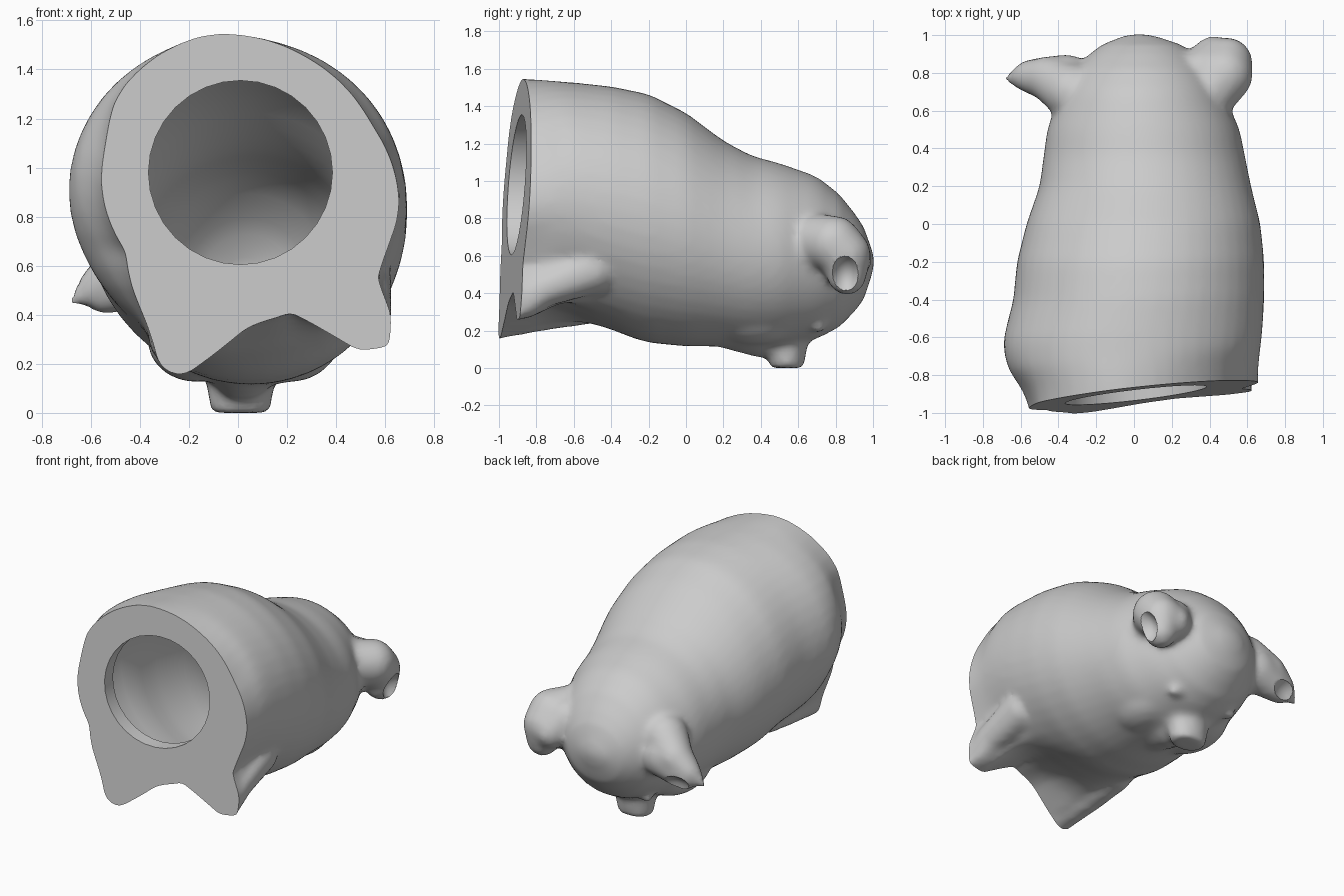
import bpy, bmesh, math
from mathutils import Vector

if "Cube" in bpy.data.objects:
    bpy.data.objects.remove(bpy.data.objects["Cube"])

N = 48
# Body sections: y, left x, right x, bottom z, top z
SECTIONS = [(-1.03, -.60, .64, .36, 1.54), (-.9, -.66, .65, .33, 1.54), (-.75, -.70, .67, .29, 1.53),
            (-.6, -.70, .68, .25, 1.52), (-.4, -.64, .69, .19, 1.50), (-.2, -.62, .69, .13, 1.46),
            (0, -.57, .67, .11, 1.36), (.2, -.50, .62, .11, 1.21), (.35, -.48, .59, .10, 1.13),
            (.5, -.46, .56, .11, 1.09), (.7, -.39, .47, .15, 1.02), (.85, -.30, .38, .23, .90),
            (.95, -.17, .25, .36, .75), (.99, -.07, .13, .48, .64), (1.005, -.02, .07, .54, .59)]
# Outline of the flat cut end with its two feet: x, z
OUTLINE = [(-.12, 1.54), (-.33, 1.45), (-.49, 1.29), (-.53, 1.1), (-.55, .9), (-.45, .65), (-.37, .37),
           (-.31, .18), (-.22, .135), (-.1, .24), (.05, .36), (.22, .41), (.36, .33), (.5, .24),
           (.62, .25), (.64, .36), (.56, .52), (.60, .65), (.66, .82), (.64, .97), (.54, 1.17),
           (.3, 1.43), (.1, 1.52)]
CX, CZ = .03, .85


def interp(x, pts):
    for (a, u), (b, v) in zip(pts, pts[1:]):
        if a <= x <= b:
            return u + (v - u) * (x - a) / (b - a)
    return pts[0][1] if x < pts[0][0] else pts[-1][1]


def outline_points():
    pol = sorted((math.atan2(z - CZ, x - CX) % math.tau, math.hypot(x - CX, z - CZ)) for x, z in OUTLINE)
    pol = [(pol[-1][0] - math.tau, pol[-1][1])] + pol + [(pol[0][0] + math.tau, pol[0][1])]
    pts = []
    for i in range(N):
        t = i * math.tau / N
        r = interp(t, pol)
        pts.append((CX + r * math.cos(t), CZ + r * math.sin(t)))
    return pts


def make(name, bm):
    bmesh.ops.recalc_face_normals(bm, faces=bm.faces[:])
    me = bpy.data.meshes.new(name)
    bm.to_mesh(me)
    bm.free()
    ob = bpy.data.objects.new(name, me)
    bpy.context.collection.objects.link(ob)
    return ob


def loft(name, rings):
    bm = bmesh.new()
    loops = [[bm.verts.new(p) for p in r] for r in rings]
    for a, b in zip(loops, loops[1:]):
        for i in range(N):
            j = (i + 1) % N
            bm.faces.new((a[i], a[j], b[j], b[i]))
    bm.faces.new(loops[0])
    bm.faces.new(loops[-1])
    return make(name, bm)


def section(y, scale=1):
    l, r, b, t = (interp(y, [(s[0], s[k]) for s in SECTIONS]) for k in (1, 2, 3, 4))
    cx, cz = (l + r) / 2, (b + t) / 2
    a, h = (r - l) / 2 * scale, (t - b) / 2 * scale
    return [(cx + a * math.cos(i * math.tau / N), cz + h * math.sin(i * math.tau / N)) for i in range(N)]


def ball(name, loc, size):
    bm = bmesh.new()
    bmesh.ops.create_uvsphere(bm, u_segments=24, v_segments=14, radius=1)
    for v in bm.verts:
        v.co = Vector(loc) + Vector([c * s for c, s in zip(v.co, size)])
    return make(name, bm)


def chain(name, pts):
    # tapering string of balls along a path: x, y, z, radius
    out = []
    for p, q in zip(pts, pts[1:]):
        for k in range(6):
            c = [a + (b - a) * k / 5 for a, b in zip(p, q)]
            out.append(ball(name, c[:3], [c[3]] * 3))
    return out


def cylinder(name, loc, r1, r2, depth):
    bm = bmesh.new()
    bmesh.ops.create_cone(bm, cap_ends=True, segments=32, radius1=r1, radius2=r2, depth=depth)
    ob = make(name, bm)
    ob.location = loc
    return ob


def apply(ob, name, kind, **kw):
    bpy.context.view_layer.objects.active = ob
    m = ob.modifiers.new(name, kind)
    for k, v in kw.items():
        setattr(m, k, v)
    bpy.ops.object.modifier_apply(modifier=m.name)


def cut(ob, cutter):
    bpy.context.view_layer.update()
    apply(ob, "cut", 'BOOLEAN', operation='DIFFERENCE', object=cutter, solver='EXACT')
    bpy.data.objects.remove(cutter)


# Body: the cut-end outline blends into rounded sections
front = outline_points()
rings = []
ys = [-1.03 + .05 * k for k in range(38)] + [.9, .95, .975, .99, 1.005]
for y in ys:
    w = interp(y, [(-.92, 1), (-.8, .88), (-.65, .5), (-.5, .2), (-.3, 0)])
    ring = []
    for i, ((x, z), (fx, fz)) in enumerate(zip(section(y), front)):
        s = (math.sin(i * math.tau / N) + 1) / 2
        k = w ** (1 + 5 * s)
        x, z = x + (fx - x) * k, z + (fz - z) * k
        ring.append((x, y + w * (.117 * x + .075 * (z - .9)), z))
    rings.append(ring)
body = loft("body", rings)

# Ears, snout, jaw, cheeks, eyes and the feet
parts = chain("ear", [(.40, .70, .67, .15), (.48, .79, .66, .15), (.49, .85, .60, .14), (.50, .86, .49, .105)])
parts += chain("ear", [(.36, .80, .66, .13), (.42, .88, .58, .115)])
parts += chain("ear", [(-.33, .70, .67, .15), (-.45, .77, .59, .12), (-.56, .78, .52, .085), (-.67, .77, .45, .02)])
parts += chain("ear", [(-.36, .76, .57, .14), (-.54, .79, .48, .085)])
snout = cylinder("snout", (.01, .54, .10), .12, .16, .21)
snout.scale.y = .76
parts.append(snout)
parts += chain("jaw", [(.02, .15, .31, .19), (.02, .40, .19, .14), (.02, .50, .20, .15)])
parts += chain("foot", [(-.235, -1.03, .245, .10), (-.27, -.75, .29, .095), (-.28, -.5, .32, .09)])
parts += chain("foot", [(.535, -.86, .35, .09), (.53, -.76, .42, .10), (.50, -.5, .52, .13)])
for side in (-1, 1):
    parts.append(ball("cheek", (.02 + side * .19, .36, .29), (.20, .28, .17)))
    parts.append(ball("eye", (.03 + side * .22, .71, .215), (.045, .04, .035)))

# Fuse into one soft skin
bpy.context.view_layer.update()
bpy.ops.object.select_all(action='DESELECT')
for p in parts:
    p.select_set(True)
body.select_set(True)
bpy.context.view_layer.objects.active = body
bpy.ops.object.join()
apply(body, "skin", 'REMESH', mode='VOXEL', voxel_size=.022)
apply(body, "soften", 'SMOOTH', factor=.5, iterations=6)

# Hollows of the ears
cut(body, ball("ear_hollow", (.67, .85, .48), (.14, .09, .12)))
cut(body, ball("ear_hollow", (-.54, .92, .42), (.13, .11, .10)))
apply(body, "soften", 'SMOOTH', factor=.5, iterations=3)

# Slanted flat end
bm = bmesh.new()
bm.from_mesh(body.data)
bmesh.ops.bisect_plane(bm, geom=bm.verts[:] + bm.edges[:] + bm.faces[:], plane_co=(0, -.98, 0),
                       plane_no=Vector((-.117, 1, -.075)).normalized(), clear_inner=True)
bmesh.ops.holes_fill(bm, edges=[e for e in bm.edges if e.is_boundary], sides=0)
bmesh.ops.recalc_face_normals(bm, faces=bm.faces[:])
bm.to_mesh(body.data)
bm.free()

# Inner cavity follows the skin at an even wall thickness, plus the round opening
inner = []
for y in [-.88 + .08 * k for k in range(22)] + [.9, .95, .99, 1.005]:
    w = interp(y, [(-.85, 1), (-.3, 0)])
    fit = interp(y, [(-.88, .78), (-.6, .86)])
    inner.append([(x, y * .92 - .01 + w * (.117 * x + .075 * (z - .9)), z) for x, z in section(y, fit)])
cut(body, loft("cavity", inner))
bore = cylinder("bore", (.01, -.85, .975), .375, .375, .5)
bore.rotation_euler.x = math.pi / 2
cut(body, bore)

# Stand on the ground
low = min(v.co.z for v in body.data.vertices)
for v in body.data.vertices:
    v.co.z -= low
bpy.ops.object.select_all(action='DESELECT')
body.select_set(True)
bpy.context.view_layer.objects.active = body
bpy.ops.object.shade_smooth_by_angle(angle=math.radians(35))
